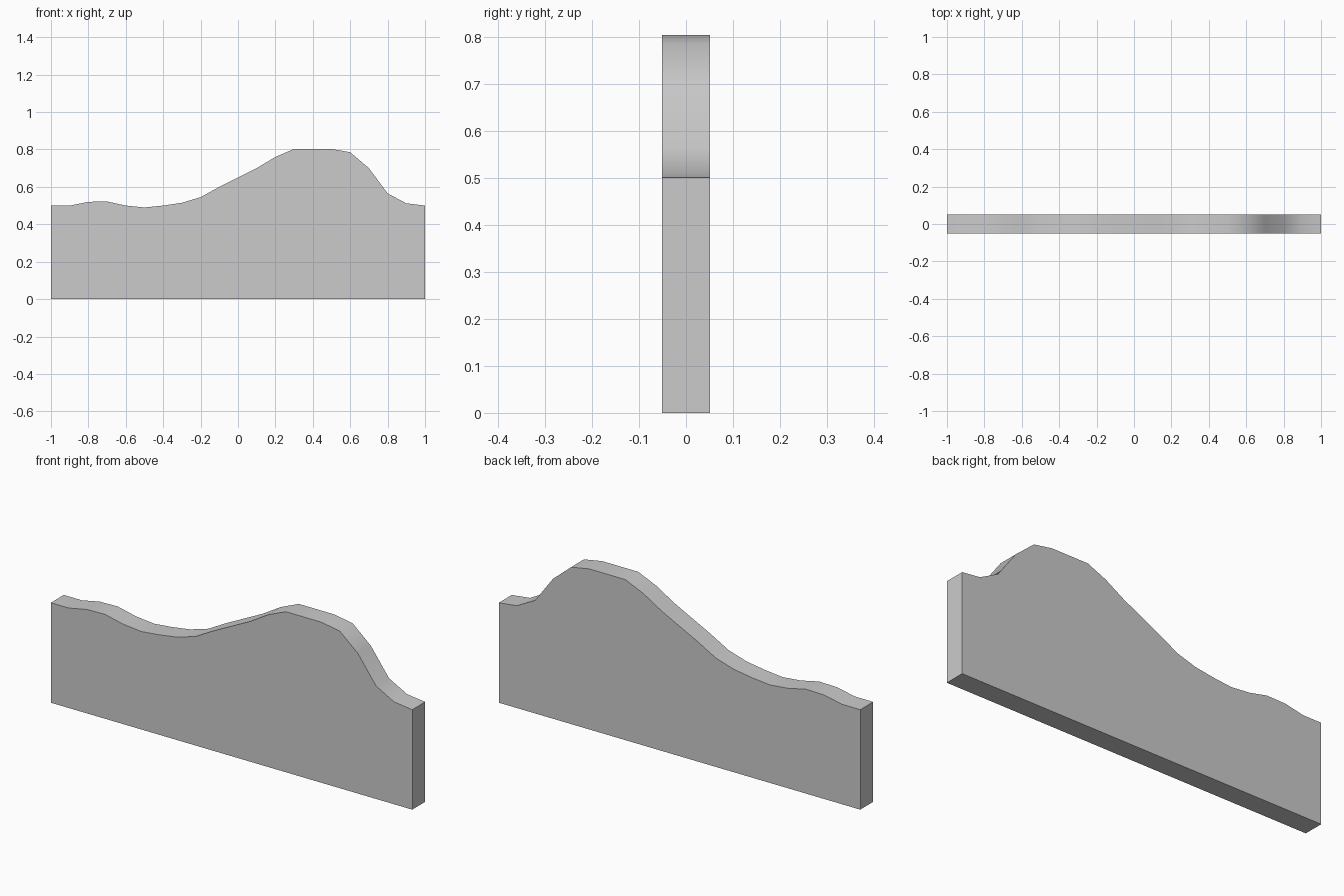
import bpy, bmesh, math

if "Cube" in bpy.data.objects:
    bpy.data.objects.remove(bpy.data.objects["Cube"])

# Heights of the wavy top edge, sampled every 0.1 from x = -1 to x = 1
HEIGHTS = [0.50, 0.50, 0.52, 0.522, 0.50, 0.49, 0.50, 0.515, 0.545, 0.60, 0.65,
           0.70, 0.76, 0.803, 0.803, 0.803, 0.785, 0.70, 0.565, 0.512, 0.50]
THICKNESS = 0.102

# Closed front outline: bottom edge, then the top edge from right to left
top = [(-1 + 0.1 * i, h) for i, h in enumerate(HEIGHTS)]
outline = [(-1, 0), (1, 0)] + top[::-1]

# Extrude the outline through the thickness
bm = bmesh.new()
face = bm.faces.new([bm.verts.new((x, -THICKNESS / 2, z)) for x, z in outline])
ext = bmesh.ops.extrude_face_region(bm, geom=[face], use_keep_orig=True)
verts = [g for g in ext["geom"] if isinstance(g, bmesh.types.BMVert)]
bmesh.ops.translate(bm, verts=verts, vec=(0, THICKNESS, 0))
bmesh.ops.recalc_face_normals(bm, faces=bm.faces)

mesh = bpy.data.meshes.new("wavy_panel")
bm.to_mesh(mesh)
bm.free()
panel = bpy.data.objects.new("wavy_panel", mesh)
bpy.context.collection.objects.link(panel)

# Smooth top edge, crisp borders
bpy.context.view_layer.objects.active = panel
panel.select_set(True)
bpy.ops.object.shade_smooth_by_angle(angle=math.radians(35))
